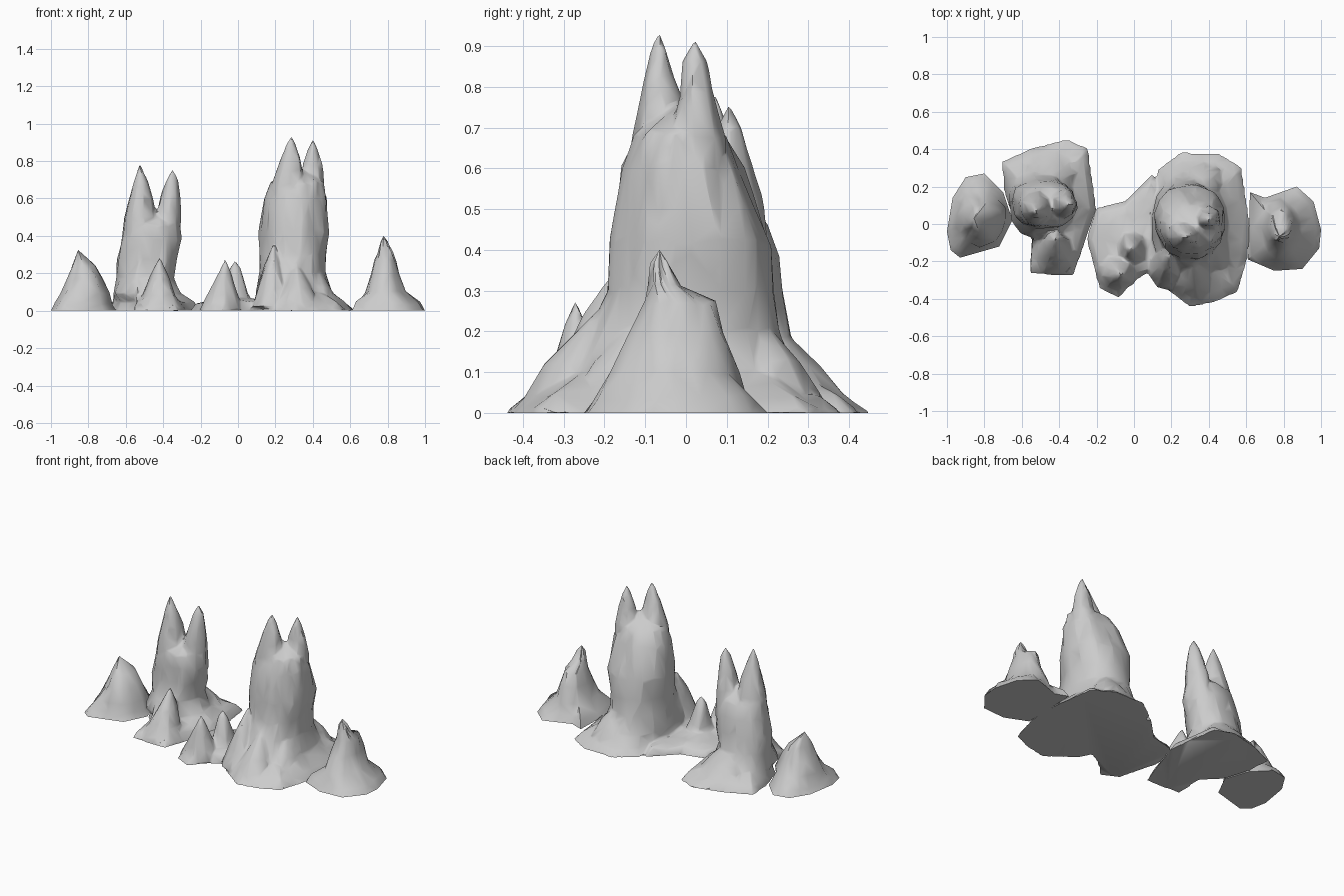
import bpy, bmesh, math, random
from mathutils import Vector

if "Cube" in bpy.data.objects:
    bpy.data.objects.remove(bpy.data.objects["Cube"])

random.seed(7)
stone = bpy.data.materials.new("grey stone")
stone.diffuse_color = (0.6, 0.6, 0.6, 1)
stone.use_nodes = True
stone.node_tree.nodes["Principled BSDF"].inputs["Base Color"].default_value = stone.diffuse_color
parts = []


def select(objs):
    bpy.ops.object.select_all(action='DESELECT')
    for ob in objs:
        ob.select_set(True)
    bpy.context.view_layer.objects.active = objs[0]


def rock(name, foot, rings, tip, jitter=0.01, sub=2, z0=0.0):
    """Loft an irregular footprint up through ellipses (z, cx, cy, rx, ry) to a tip."""
    n = len(foot)
    pts = [Vector(foot[i]).lerp(Vector(foot[(i + 1) % n]), k / sub)
           for i in range(n) for k in range(sub)]
    _, cx, cy, rx, ry = rings[0]
    c = Vector((cx, cy))
    ang = [math.atan2((p.y - cy) / ry, (p.x - cx) / rx) for p in pts]
    bm = bmesh.new()
    layers = [[bm.verts.new((p.x, p.y, z0)) for p in pts]]
    if z0 == 0:
        # rounded skirt just above the ground
        layers.append([bm.verts.new((*p.lerp(c, 0.12), 0.035 + random.uniform(-.01, .015)))
                       for p in pts])
    for z, ex, ey, ax, ay in rings:
        row = []
        for a in ang:
            j = 1 + random.uniform(-jitter, jitter) / max(ax, ay)
            row.append(bm.verts.new((ex + ax * j * math.cos(a), ey + ay * j * math.sin(a),
                                     z + random.uniform(-jitter, jitter))))
        layers.append(row)
    m = len(pts)
    for lo, hi in zip(layers, layers[1:]):
        for i in range(m):
            k = (i + 1) % m
            bm.faces.new((lo[i], lo[k], hi[k], hi[i]))
    top = bm.verts.new(tip)
    for i in range(m):
        bm.faces.new((layers[-1][i], layers[-1][(i + 1) % m], top))
    bm.faces.new(layers[0][::-1])
    bmesh.ops.recalc_face_normals(bm, faces=bm.faces)
    bmesh.ops.triangulate(bm, faces=[f for f in bm.faces if len(f.verts) == 4])
    me = bpy.data.meshes.new(name)
    bm.to_mesh(me)
    bm.free()
    ob = bpy.data.objects.new(name, me)
    bpy.context.collection.objects.link(ob)
    me.materials.append(stone)
    select([ob])
    bpy.ops.object.shade_smooth_by_angle(angle=math.radians(50))
    parts.append(ob)


def spike(name, rings, tip, sides=9, jitter=0.006):
    """Pointed spur rising out of a larger rock."""
    z, cx, cy, rx, ry = rings[0]
    foot = [(cx + rx * math.cos(t * math.tau / sides), cy + ry * math.sin(t * math.tau / sides))
            for t in range(sides)]
    rock(name, foot, rings[1:], tip, jitter, 1, max(z, 0.001))


def fuse(name):
    """Weld the rocks made so far into one weathered skin, then chisel it into facets."""
    select(parts)
    bpy.ops.object.join()
    ob = bpy.context.object
    ob.name = name
    parts.clear()
    r = ob.modifiers.new("weld", 'REMESH')
    r.mode = 'VOXEL'
    r.voxel_size = 0.008
    s = ob.modifiers.new("weather", 'SMOOTH')
    s.factor = 0.5
    s.iterations = 4
    d = ob.modifiers.new("chisel", 'DECIMATE')
    d.ratio = 0.025
    for mod in ("weld", "weather", "chisel"):
        bpy.ops.object.modifier_apply(modifier=mod)
    ob.data.materials.clear()
    ob.data.materials.append(stone)
    for p in ob.data.polygons:
        p.material_index = 0
    bpy.ops.object.shade_smooth_by_angle(angle=math.radians(50))


# Tall main tower
rock("main_tower",
     [(.625, -.02), (.575, .305), (.45, .38), (.25, .385), (.13, .295), (.06, .05),
      (.08, -.22), (.14, -.325), (.3, -.447), (.43, -.42), (.555, -.365), (.61, -.18)],
     [(.1, .3, -.01, .21, .29), (.2, .29, .0, .175, .24), (.3, .295, .015, .178, .212),
      (.42, .3, .015, .188, .2), (.6, .305, -.01, .173, .15),
      (.68, .315, -.015, .14, .11)], (.335, -.02, .76))
# Its twin peaks
spike("main_peak_left", [(.5, .26, -.04, .11, .11), (.66, .265, -.05, .1, .09),
                         (.82, .283, -.066, .055, .042), (.88, .285, -.067, .03, .024)],
      (.285, -.067, .94))
spike("main_peak_right", [(.5, .39, .01, .08, .1), (.68, .398, .025, .072, .07),
                          (.78, .397, .025, .054, .044), (.86, .4, .022, .032, .028)],
      (.402, .022, .92))
# Spurs around the main tower
spike("main_spur_front_left", [(.02, .18, -.23, .11, .13), (.13, .18, -.21, .08, .1),
                               (.24, .185, -.18, .045, .07)], (.19, -.17, .36))
spike("main_spur_front_right", [(.02, .32, -.3, .13, .11), (.12, .315, -.25, .08, .1)],
      (.31, -.2, .27))
spike("main_spur_side", [(.02, .45, -.15, .1, .14), (.12, .43, -.13, .07, .1)],
      (.42, -.1, .25))
spike("main_spur_back", [(.02, .36, .22, .15, .13), (.13, .35, .19, .1, .09)],
      (.34, .16, .26))
# Low shelf with two small peaks beside the main tower
rock("low_shelf",
     [(-.255, -.08), (-.205, .085), (-.05, .125), (.1, .27), (.2, .1), (.2, -.2),
      (0, -.305), (-.08, -.397), (-.185, -.345)],
     [(.055, -.02, -.1, .13, .16)], (-.02, -.12, .08), .008)
spike("shelf_peak_front", [(.01, -.09, -.25, .12, .11), (.08, -.08, -.255, .085, .08),
                           (.22, -.07, -.27, .026, .026)], (-.07, -.27, .28))
spike("shelf_peak_back", [(.01, -.01, -.13, .11, .12), (.1, -.01, -.13, .065, .08),
                          (.23, -.015, -.13, .026, .028)], (-.015, -.13, .27))
fuse("main_formation")

# Second tower
rock("left_tower",
     [(-.2, .08), (-.245, .405), (-.36, .455), (-.55, .405), (-.708, .335),
      (-.695, .17), (-.645, .02), (-.545, -.08), (-.56, -.268), (-.325, -.278), (-.285, -.17)],
     [(.09, -.49, .11, .18, .2), (.18, -.5, .11, .155, .155), (.28, -.485, .11, .164, .135),
      (.38, -.47, .1, .162, .125), (.46, -.46, .095, .15, .105)], (-.44, .1, .54))
# Its twin peaks
spike("left_peak_tall", [(.34, -.52, .09, .11, .11), (.5, -.522, .085, .09, .09),
                         (.6, -.517, .08, .065, .065), (.69, -.52, .072, .04, .038)],
      (-.525, .07, .79))
spike("left_peak_short", [(.34, -.38, .11, .07, .1), (.52, -.37, .11, .065, .075),
                          (.62, -.362, .108, .052, .052), (.7, -.352, .106, .032, .03)],
      (-.35, .105, .76))
# Spurs around the second tower
spike("left_spur_front", [(.01, -.42, -.15, .14, .13), (.08, -.42, -.13, .09, .1),
                          (.18, -.42, -.1, .05, .07)], (-.42, -.08, .29))
spike("left_spur_back", [(.01, -.44, .28, .18, .14), (.12, -.46, .23, .12, .1)],
      (-.47, .18, .26))
fuse("left_formation")

# Outer rock on the right, with a shoulder behind its peak
rock("right_rock",
     [(1, -.03), (.96, .12), (.87, .2), (.7, .14), (.62, .17), (.61, -.19),
      (.75, -.25), (.9, -.24), (.99, -.13)],
     [(.1, .785, -.03, .11, .16), (.19, .785, -.025, .08, .12), (.27, .785, -.015, .058, .085),
      (.31, .783, -.05, .04, .042), (.365, .78, -.062, .02, .022)], (.778, -.065, .4), .007)

# Outer rock on the left
rock("outer_left_rock",
     [(-1, -.04), (-.97, .14), (-.9, .25), (-.8, .27), (-.7, .17), (-.65, .02), (-.72, -.12),
      (-.93, -.18), (-.98, -.14)],
     [(.09, -.82, .03, .135, .15), (.17, -.82, .03, .095, .11), (.24, -.825, .03, .06, .07)],
     (-.855, .03, .325), .01)
